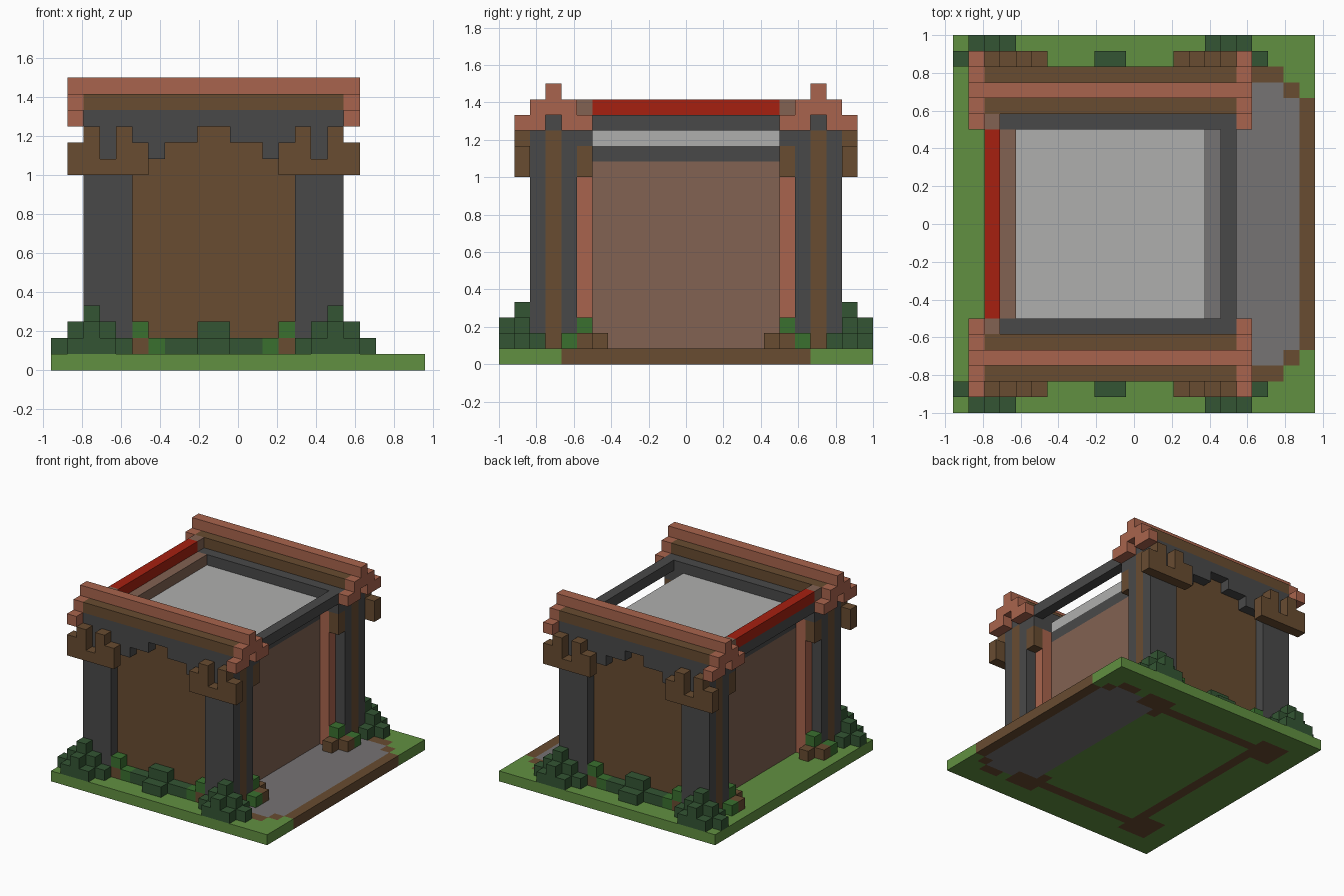
import bpy
import bmesh
from mathutils import Vector

cube = bpy.data.objects.get("Cube")
if cube:
    bpy.data.objects.remove(cube, do_unlink=True)

UNIT = 1 / 12                       # edge of one block
WIDE, DEEP = 23, 24                 # plot size in blocks
AXIS_X = 20                         # the house mirrors about column ten
PALETTE = {"terracotta": "A9644D", "timber_brown": "684C31", "dark_grey": "494949",
           "pale_grey": "AFAFAE", "red": "A62010", "mauve_brick": "826252",
           "path_grey": "767374", "grass_green": "619041", "bush_green": "335533",
           "leaf_green": "3A702F"}


def linear(c):
    return c / 12.92 if c <= 0.04045 else ((c + 0.055) / 1.055) ** 2.4


materials = {}
for name, code in PALETTE.items():
    rgb = [linear(v / 255) for v in bytes.fromhex(code)]
    mat = bpy.data.materials.new(name)
    mat.use_nodes = True
    mat.diffuse_color = (*rgb, 1)
    bsdf = mat.node_tree.nodes["Principled BSDF"]
    bsdf.inputs["Base Color"].default_value = (*rgb, 1)
    bsdf.inputs["Roughness"].default_value = 0.9
    materials[name] = mat

cells = {}                          # block position -> (part, colour)


def block(part, colour, xs, ys, zs, mirror=True):
    """Fill a box of blocks, mirrored front to back and optionally side to side."""
    for x in range(*xs):
        for y in range(*ys):
            for z in range(*zs):
                for px in {x, AXIS_X - 1 - x} if mirror else {x}:
                    for py in {y, DEEP - 1 - y}:
                        cells[px, py, z] = (part, colour)


# Ground with wall footings and the path
block("ground", "grass_green", (0, WIDE), (0, DEEP), (0, 1), False)
block("ground", "timber_brown", (2, 18), (3, 4), (0, 1), False)
block("ground", "timber_brown", (2, 5), (2, 5), (0, 1))
block("ground", "timber_brown", (4, 5), (4, 20), (0, 1), False)
block("path", "path_grey", (16, 22), (4, 20), (0, 1), False)
block("path", "path_grey", (18, 21), (3, 4), (0, 1), False)
block("path_border", "timber_brown", (22, 23), (4, 20), (0, 1), False)
block("path_border", "timber_brown", (21, 22), (3, 4), (0, 1), False)
block("path_border", "timber_brown", (19, 21), (2, 3), (0, 1), False)

# Side walls: inner lining, timber panel and corner pillars
block("wall_lining", "dark_grey", (4, 16), (4, 6), (1, 15))
block("corner_pillars", "dark_grey", (2, 5), (2, 5), (1, 15))
block("timber_panels", "timber_brown", (2, 18), (3, 4), (1, 15))

# Stepped arch above each panel
block("lintels", "dark_grey", (2, 18), (2, 6), (15, 16))
block("lintels", "dark_grey", (5, 9), (2, 3), (14, 15))
block("lintels", "dark_grey", (5, 7), (2, 3), (13, 14))
block("lintels", "dark_grey", (2, 4), (5, 6), (14, 15))

# End walls, their trims and the flat roof
block("end_walls", "mauve_brick", (4, 5), (6, 18), (1, 13))
block("wall_caps", "dark_grey", (4, 5), (6, 18), (13, 14))
block("wall_trims", "terracotta", (3, 4), (5, 6), (1, 14))
block("flat_roof", "pale_grey", (4, 16), (6, 18), (14, 15), False)
block("end_beams", "dark_grey", (2, 3), (6, 18), (15, 16))
block("back_ledge", "mauve_brick", (3, 4), (6, 18), (15, 16), False)
block("back_rail", "mauve_brick", (2, 3), (5, 6), (16, 17), False)
block("back_rail", "red", (2, 3), (6, 18), (16, 17), False)

# Roof ridges with stepped gable ends
block("ridge_sides", "timber_brown", (2, 18), (2, 5), (16, 17))
block("ridge_caps", "terracotta", (1, 19), (3, 4), (17, 18))
block("gable_ends", "terracotta", (1, 2), (2, 5), (16, 17))
for ys in ((1, 3), (4, 6)):
    block("gable_ends", "terracotta", (1, 2), ys, (15, 16))

# Notched brackets on the pillars
block("brackets", "timber_brown", (1, 6), (1, 2), (12, 13))
for xs in ((1, 3), (4, 6)):
    block("brackets", "timber_brown", xs, (1, 2), (13, 14))
for x in (2, 4):
    block("brackets", "timber_brown", (x, x + 1), (1, 2), (14, 15))
block("inner_brackets", "timber_brown", (2, 3), (5, 6), (12, 14))

# Bushes round the corners
block("corner_bushes", "bush_green", (0, 5), (1, 2), (1, 2))
block("corner_bushes", "bush_green", (1, 4), (0, 2), (1, 2))
block("corner_bushes", "bush_green", (1, 4), (1, 2), (2, 3))
block("corner_bushes", "bush_green", (2, 3), (0, 1), (2, 3))
block("corner_bushes", "bush_green", (2, 3), (1, 2), (3, 4))
block("corner_bushes", "bush_green", (1, 2), (2, 3), (1, 2))

# Bushes in the middle of each panel
block("middle_bushes", "bush_green", (7, 10), (2, 3), (1, 2))
block("middle_bushes", "bush_green", (9, 10), (1, 2), (1, 2))
block("middle_bushes", "bush_green", (9, 10), (2, 3), (2, 3))

# Planters with leaves beside the pillars
block("planters", "timber_brown", (5, 6), (2, 3), (1, 2))
block("planter_leaves", "leaf_green", (5, 6), (2, 3), (2, 3))
block("planter_leaves", "leaf_green", (6, 7), (2, 3), (1, 2))
block("planters", "timber_brown", (1, 3), (5, 6), (1, 2))
block("planters", "timber_brown", (2, 3), (6, 7), (1, 2))
block("planter_leaves", "leaf_green", (2, 3), (5, 6), (2, 3))
block("planter_leaves", "leaf_green", (1, 2), (4, 5), (1, 2))


def build(part):
    """Make one object from the exposed faces of its blocks."""
    bm = bmesh.new()
    used = []
    corners = {}

    def vert(p):
        key = tuple(p)
        if key not in corners:
            x, y, z = key
            corners[key] = bm.verts.new(((x - WIDE / 2) * UNIT, (y - DEEP / 2) * UNIT, z * UNIT))
        return corners[key]

    for pos, (owner, colour) in cells.items():
        if owner != part:
            continue
        if colour not in used:
            used.append(colour)
        for axis in range(3):
            u, v, n = Vector(), Vector(), Vector()
            n[axis] = u[(axis + 1) % 3] = v[(axis + 2) % 3] = 1
            for side in (0, 1):
                near = Vector(pos) + n * (2 * side - 1)
                if tuple(int(c) for c in near) in cells:
                    continue
                base = Vector(pos) + n * side
                loop = [base, base + u, base + u + v, base + v]
                if not side:
                    loop.reverse()
                face = bm.faces.new([vert(p) for p in loop])
                face.material_index = used.index(colour)
    # Merge the small squares into large flat faces
    bmesh.ops.dissolve_limit(bm, angle_limit=0.01, verts=bm.verts[:], edges=bm.edges[:],
                             delimit={'MATERIAL'})
    mesh = bpy.data.meshes.new(part)
    bm.to_mesh(mesh)
    bm.free()
    for colour in used:
        mesh.materials.append(materials[colour])
    bpy.context.scene.collection.objects.link(bpy.data.objects.new(part, mesh))


for part in dict.fromkeys(owner for owner, _ in cells.values()):
    build(part)
